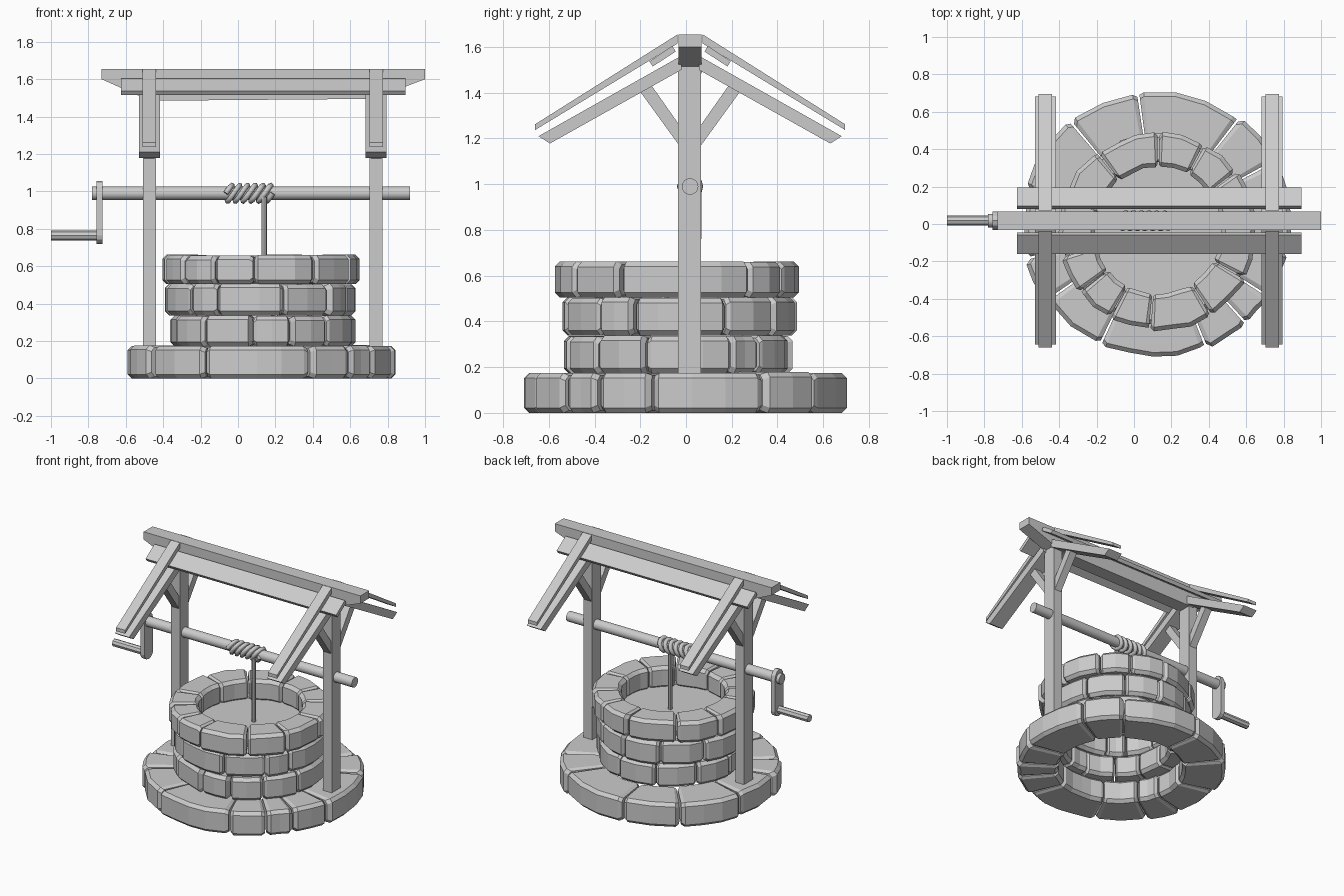
import bpy, bmesh, random
from math import sin, cos, pi, radians
from mathutils import Matrix, Vector

random.seed(4)
if "Cube" in bpy.data.objects:
    bpy.data.objects.remove(bpy.data.objects["Cube"])

grey = bpy.data.materials.new("plain_grey")
grey.use_nodes = True
grey.diffuse_color = (0.6, 0.6, 0.6, 1)
grey.node_tree.nodes["Principled BSDF"].inputs["Base Color"].default_value = (0.6, 0.6, 0.6, 1)

MID = 0.018  # y of the frame's centre plane


def finish(bm, name, smooth=False):
    bmesh.ops.recalc_face_normals(bm, faces=bm.faces)
    mesh = bpy.data.meshes.new(name)
    bm.to_mesh(mesh)
    bm.free()
    mesh.materials.append(grey)
    obj = bpy.data.objects.new(name, mesh)
    bpy.context.scene.collection.objects.link(obj)
    if smooth:
        mesh.polygons.foreach_set("use_smooth", [True] * len(mesh.polygons))
        mesh.set_sharp_from_angle(angle=radians(40))
    return obj


def loft(bm, sections):
    """Skin a list of closed sections and cap both ends."""
    rows = [[bm.verts.new(p) for p in s] for s in sections]
    n = len(rows[0])
    for a, b in zip(rows, rows[1:]):
        for i in range(n):
            j = (i + 1) % n
            bm.faces.new((a[i], a[j], b[j], b[i]))
    bm.faces.new(rows[0])
    bm.faces.new(rows[-1])


def beam(name, x0, x1, outline, flip=False):
    """Extrude a (y, z) outline along x, optionally on the other roof side."""
    pts = [((2 * MID - y) if flip else y, z) for y, z in outline]
    bm = bmesh.new()
    loft(bm, [[(x, y, z) for y, z in pts] for x in (x0, x1)])
    return finish(bm, name)


def rod(name, start, end, radius, sides):
    start, end = Vector(start), Vector(end)
    axis = end - start
    turn = axis.to_track_quat('Z', 'Y').to_matrix().to_4x4()
    bm = bmesh.new()
    bmesh.ops.create_cone(bm, cap_ends=True, segments=sides, radius1=radius, radius2=radius,
                          depth=axis.length,
                          matrix=Matrix.Translation((start + end) / 2) @ turn)
    return finish(bm, name, sides > 8)


def stone_ring(name, centre, inner, outer, z0, z1, cuts):
    """Course of chamfered, slightly uneven stones split at the given angles."""
    bm = bmesh.new()
    for a0, a1 in zip(cuts, cuts[1:] + [cuts[0] + 360]):
        a0, a1 = a0 + 0.5, a1 - 0.5
        grow = random.uniform(-0.012, 0.012)
        lift = random.uniform(-0.004, 0.002)
        steps = max(2, round((a1 - a0) / 13))
        inside = [a0 + 2 + (a1 - a0 - 4) * i / steps for i in range(steps + 1)]
        sections = []
        for a in [a0] + inside + [a1]:
            end = a in (a0, a1)
            s = 0.016 if end else 0
            c = 0.022
            r0 = inner + s + random.uniform(-0.006, 0.006)
            r1 = outer - s + grow + random.uniform(-0.008, 0.008)
            b, t = z0 + s * 0.7, z1 - s * 0.7 + lift
            shape = [(r0 + c, b), (r1 - c, b), (r1, b + c), (r1, t - c),
                     (r1 - c, t), (r0 + c, t), (r0, t - c), (r0, b + c)]
            ca, sa = cos(radians(a)), sin(radians(a))
            sections.append([(centre[0] + r * ca, centre[1] + r * sa, z) for r, z in shape])
        loft(bm, sections)
    return finish(bm, name)


# Stone courses
stone_ring("base_stones", (0.12, 0), 0.43, 0.715, 0.0, 0.177,
           [-145, -115, -68, -48, -33, -12, 28, 52, 98, 130, 165, 195])
stone_ring("lower_wall_stones", (0.13, -0.03), 0.35, 0.495, 0.172, 0.337,
           [-128, -96, -72, -46, -17, 28, 46, 80, 112, 145, 175, 205])
stone_ring("middle_wall_stones", (0.122, -0.027), 0.35, 0.5, 0.338, 0.506,
           [-138, -118, -76, -44, -24, 24, 56, 85, 115, 150, 190])
stone_ring("rim_stones", (0.13, -0.035), 0.34, 0.53, 0.505, 0.66,
           [-142, -119, -95, -58, -29, 5, 37, 62, 90, 128, 160, 195])

# Water surface
bm = bmesh.new()
bmesh.ops.create_circle(bm, cap_ends=True, segments=32, radius=0.37,
                        matrix=Matrix.Translation((0.13, -0.035, 0.515)))
finish(bm, "water")

# Posts, rafters and braces, repeated at both ends
upper = [(-0.037, 1.655), (-0.66, 1.262), (-0.66, 1.237), (-0.037, 1.615)]
lower = [(-0.645, 1.21), (-0.595, 1.178), (-0.02, 1.5), (-0.02, 1.562)]
brace = [(-0.03, 1.17), (-0.03, 1.26), (-0.16, 1.445), (-0.215, 1.425)]
post = [(-0.035, 0.165), (0.065, 0.165), (0.065, 1.52), (-0.035, 1.52)]
for end, x in (("left", 0.738), ("right", -0.474)):
    beam(end + "_post", x - 0.035, x + 0.035, post)
    for side, flip in (("front", False), ("back", True)):
        tag = end + "_" + side
        beam(tag + "_upper_rafter", x - 0.036, x + 0.036, upper, flip)
        beam(tag + "_lower_rafter", x - 0.056, x + 0.056, lower, flip)
        beam(tag + "_brace", x - 0.028, x + 0.028, brace, flip)

# Roof planks
plank = [(-0.16, 1.537), (-0.145, 1.515), (-0.045, 1.58), (-0.06, 1.605)]
for side, flip in (("front", False), ("back", True)):
    beam(side + "_roof_plank", -0.625, 0.895, plank, flip)

# Ridge beam with undercut ends
bm = bmesh.new()
ridge = [(-0.73, 1.655), (1, 1.655), (1, 1.6), (0.72, 1.495), (-0.47, 1.485), (-0.73, 1.6)]
loft(bm, [[(x, y, z) for x, z in ridge] for y in (-0.033, 0.068)])
finish(bm, "ridge_beam")

# Winding shaft and crank
rod("shaft", (-0.78, MID, 0.99), (0.92, MID, 0.99), 0.036, 16)
rod("crank_handle", (-1, MID, 0.765), (-0.73, MID, 0.765), 0.027, 8)
arm = []
for centre, start in ((0.99, 0), (0.765, pi)):
    for i in range(7):
        a = start + pi * i / 6
        arm.append((MID + 0.05 * cos(a), centre + (0.065 if start == 0 else 0.045) * sin(a)))
beam("crank_arm", -0.757, -0.725, arm)

# Rope wound around the shaft, leaning with each turn
curve = bpy.data.curves.new("rope_path", 'CURVE')
curve.dimensions = '3D'
curve.bevel_depth = 0.015
curve.bevel_resolution = 1
curve.use_fill_caps = True
turns, per_turn = 6, 12
count = turns * per_turn + 1
spline = curve.splines.new('POLY')
spline.points.add(count - 1)
for i, p in enumerate(spline.points):
    a = 2 * pi * i / per_turn
    x = -0.065 + 0.25 * i / (count - 1) + 0.022 * sin(a)
    p.co = (x, MID - 0.042 * cos(a), 0.99 + 0.042 * sin(a), 1)
curve.materials.append(grey)
coil = bpy.data.objects.new("rope_coil", curve)
bpy.context.scene.collection.objects.link(coil)

rod("hanging_rope", (0.14, -0.02, 0.42), (0.14, -0.02, 0.97), 0.015, 8)
